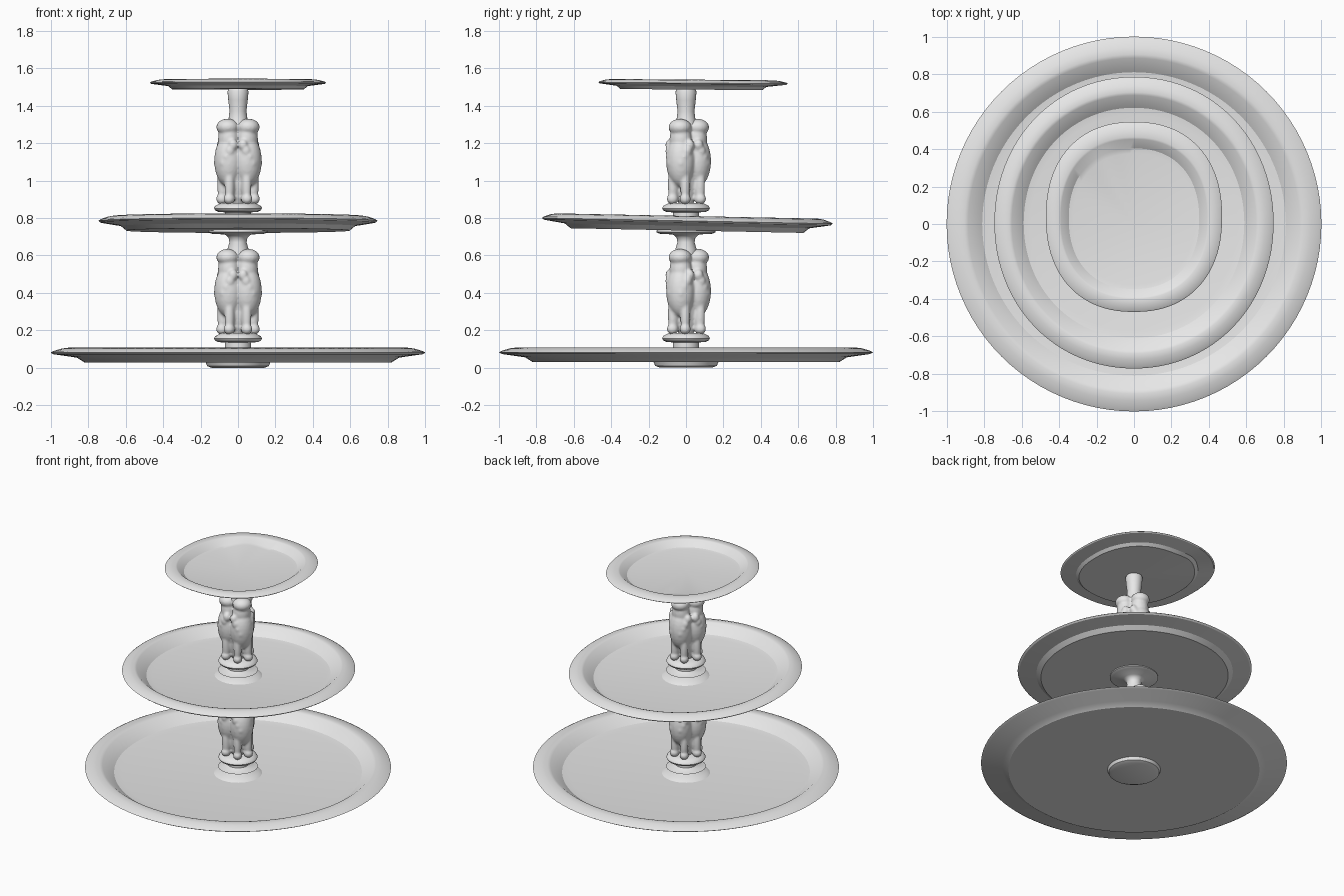
import bpy, bmesh
from math import sin, cos, pi, radians, exp, atan2
from mathutils import Matrix, Vector

cube = bpy.data.objects.get("Cube")
if cube:
    bpy.data.objects.remove(cube)

# One pale ceramic colour
ceramic = bpy.data.materials.new("pale_ceramic")
ceramic.use_nodes = True
COLOUR = (0.8, 0.8, 0.8, 1)
ceramic.diffuse_color = COLOUR
ceramic.node_tree.nodes["Principled BSDF"].inputs["Base Color"].default_value = COLOUR


def finish(bm, name, angle=35):
    bmesh.ops.recalc_face_normals(bm, faces=bm.faces)
    mesh = bpy.data.meshes.new(name)
    bm.to_mesh(mesh)
    bm.free()
    obj = bpy.data.objects.new(name, mesh)
    bpy.context.collection.objects.link(obj)
    mesh.materials.append(ceramic)
    bpy.ops.object.select_all(action="DESELECT")
    obj.select_set(True)
    bpy.context.view_layer.objects.active = obj
    bpy.ops.object.shade_smooth_by_angle(angle=radians(angle))
    return obj


def lathe(profile, place, steps=96):
    """Revolve a closed (radius, z) profile; place maps (radius, angle, z) to a point."""
    bm = bmesh.new()
    rings = []
    for r, z in profile:
        if r == 0:
            rings.append([bm.verts.new(place(0, 0, z))] * steps)
        else:
            rings.append([bm.verts.new(place(r, 2 * pi * i / steps, z)) for i in range(steps)])
    for a, b in zip(rings, rings[1:]):
        for i in range(steps):
            j = (i + 1) % steps
            corners = list(dict.fromkeys((a[i], a[j], b[j], b[i])))
            if len(corners) > 2:
                bm.faces.new(corners)
    return bm


def round_place(r, t, z):
    return Vector((r * cos(t), r * sin(t), z))


def tray(name, z, rx, ry, cy, floor, lip, power=2, tilt=0, dent=0):
    """Shallow dish with a raised flat rim; floor and lip are fractions of the radius."""
    profile = [(0, 0), (floor, 0), (floor + 0.04, 0.025), (0.985, 0.043), (1, 0.052),
               (0.985, 0.06), ((1 + lip) / 2, 0.073), (lip + 0.02, 0.078), (lip, 0.073),
               (floor - 0.01, 0.018), (floor - 0.06, 0.012), (0, 0.012)]
    deep = 1 if rx > 0.6 else 0.68

    def place(r, t, h):
        c, s = cos(t), sin(t)
        k = r / (abs(c) ** power + abs(s) ** power) ** (1 / power)
        x, y = k * c * rx, k * s * ry + cy * r
        fold = dent * exp(-((t - radians(120)) / 0.3) ** 2) * (0 < r < lip)
        return Vector((x, y, z + h * deep + tilt * y + fold))

    finish(lathe(profile, place), name, 28)


tray("bottom_tray", 0.03, 1, 1, 0, 0.82, 0.885)
tray("middle_tray", 0.733, 0.745, 0.778, 0.007, 0.80, 0.875, 2.05, -0.02)
tray("top_tray", 1.487, 0.47, 0.507, 0.038, 0.75, 0.83, 2.25, -0.008, 0.018)

# Foot under the bottom tray
finish(lathe([(0, 0), (0.14, 0), (0.165, 0.01), (0.175, 0.035), (0, 0.035)], round_place), "foot")


def blob(bm, angle, r, z, size):
    """Ellipsoid sized (radial, sideways, up), set at an angle around the column."""
    m = (Matrix.Rotation(angle, 4, "Z") @ Matrix.Translation((r, 0, z))
         @ Matrix.Diagonal((*size, 1)))
    bmesh.ops.create_uvsphere(bm, u_segments=24, v_segments=16, radius=1, matrix=m)


def figures(name, base):
    """Three seated figures, back to back, fused into one smooth carving."""
    bm = bmesh.new()
    blob(bm, 0, 0, 0.2, (0.075, 0.075, 0.24))
    for azimuth in (90, 210, 330):
        a = radians(azimuth)
        blob(bm, a, 0.058, 0.225, (0.076, 0.078, 0.14))
        blob(bm, a, 0.058, 0.34, (0.055, 0.06, 0.09))
        blob(bm, a, 0.064, 0.405, (0.06, 0.062, 0.045))
        for side in (-1, 1):
            leg = a + side * radians(27)
            blob(bm, leg, 0.082, 0.10, (0.029, 0.026, 0.12))
            blob(bm, leg, 0.085, 0.022, (0.032, 0.03, 0.03))
            # Arm slants down towards the lap
            for i in range(4):
                arm = a + side * radians(42 - 9 * i)
                blob(bm, arm, 0.088 + 0.006 * i, 0.31 - 0.032 * i, (0.027, 0.026, 0.032))
    bmesh.ops.translate(bm, verts=bm.verts, vec=(0, 0, base))
    obj = finish(bm, name, 80)
    fuse = obj.modifiers.new("fuse", "REMESH")
    fuse.mode = "VOXEL"
    fuse.voxel_size = 0.007
    fuse.use_smooth_shade = True
    soften = obj.modifiers.new("soften", "SMOOTH")
    soften.factor = 0.5
    soften.iterations = 6


def column(name, base, neck):
    """Stem, rounded plinth and neck; base is the underside of the stem."""
    plinth = [(0, 0), (0.13, 0), (0.085, 0.008), (0.07, 0.018), (0.07, 0.045), (0.105, 0.048),
              (0.122, 0.056), (0.128, 0.067), (0.122, 0.08), (0.105, 0.088), (0.09, 0.096),
              (0, 0.096)]
    finish(lathe([(r, base + z) for r, z in plinth], round_place, 48), name + "_plinth", 50)
    finish(lathe(neck, round_place, 40), name + "_neck", 50)


column("lower", 0.092 - 0.002, [(0, 0.55), (0.06, 0.6), (0.056, 0.635), (0.046, 0.67),
                                (0.05, 0.695), (0.07, 0.712), (0.14, 0.716), (0.158, 0.724),
                                (0.155, 0.74), (0, 0.74)])
figures("lower_figures", 0.185)
column("upper", 0.785, [(0, 1.25), (0.06, 1.3), (0.05, 1.33), (0.045, 1.37),
                        (0.052, 1.43), (0.056, 1.475), (0.05, 1.49), (0, 1.49)])
figures("upper_figures", 0.88)

# Collars rising from the floors to the stems
for label, z in (("bottom", 0.04), ("middle", 0.742)):
    ring = [(0, z), (0.16, z), (0.135, z + 0.016), (0.1, z + 0.022), (0.076, z + 0.032),
            (0.07, z + 0.06), (0, z + 0.06)]
    finish(lathe(ring, round_place, 48), label + "_collar", 50)
